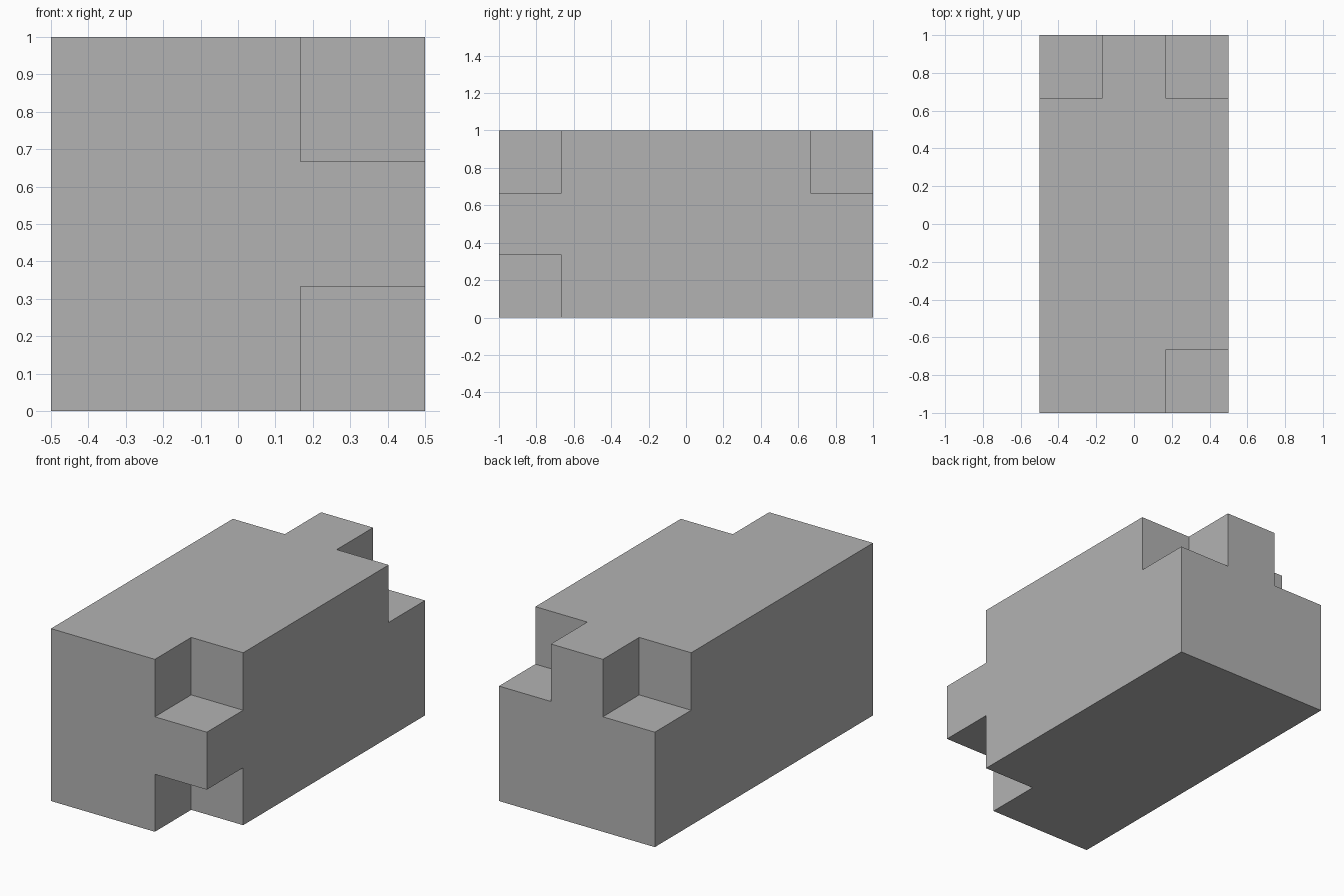
import bpy
import bmesh
from mathutils import Matrix, Vector

default_cube = bpy.data.objects.get("Cube")
if default_cube:
    bpy.data.objects.remove(default_cube, do_unlink=True)

SIZE = Vector((1, 2, 1))
NOTCH = 1 / 3      # edge length of each corner cutout
OVERLAP = 0.1      # how far cutters reach outside the block


def material(name, colour):
    mat = bpy.data.materials.new(name)
    mat.use_nodes = True
    mat.diffuse_color = colour
    mat.node_tree.nodes["Principled BSDF"].inputs["Base Color"].default_value = colour
    return mat


def box_object(name, boxes):
    """Make one object from (centre, size) boxes."""
    bm = bmesh.new()
    for centre, size in boxes:
        matrix = Matrix.Translation(centre) @ Matrix.Diagonal((*size, 1))
        bmesh.ops.create_cube(bm, size=1, matrix=matrix)
    mesh = bpy.data.meshes.new(name)
    bm.to_mesh(mesh)
    bm.free()
    obj = bpy.data.objects.new(name, mesh)
    bpy.context.collection.objects.link(obj)
    return obj


# Main block
middle = Vector((0, 0, SIZE.z / 2))
block = box_object("notched_block", [(middle, SIZE)])
block.data.materials.append(material("plain grey", (0.45, 0.45, 0.45, 1)))

# Cubic cutouts, each named by the signs of its corner (x, y, z)
corners = [(1, -1, 1), (1, -1, -1), (1, 1, 1), (-1, 1, 1)]
side = NOTCH + OVERLAP
reach = SIZE / 2 + Vector((1, 1, 1)) * (OVERLAP - side / 2)
cutters = box_object("corner_cutters", [
    (middle + Vector(c) * reach, (side, side, side)) for c in corners])
cutters.hide_render = True
cutters.hide_set(True)

notches = block.modifiers.new("corner notches", "BOOLEAN")
notches.operation = "DIFFERENCE"
notches.solver = "EXACT"
notches.object = cutters
